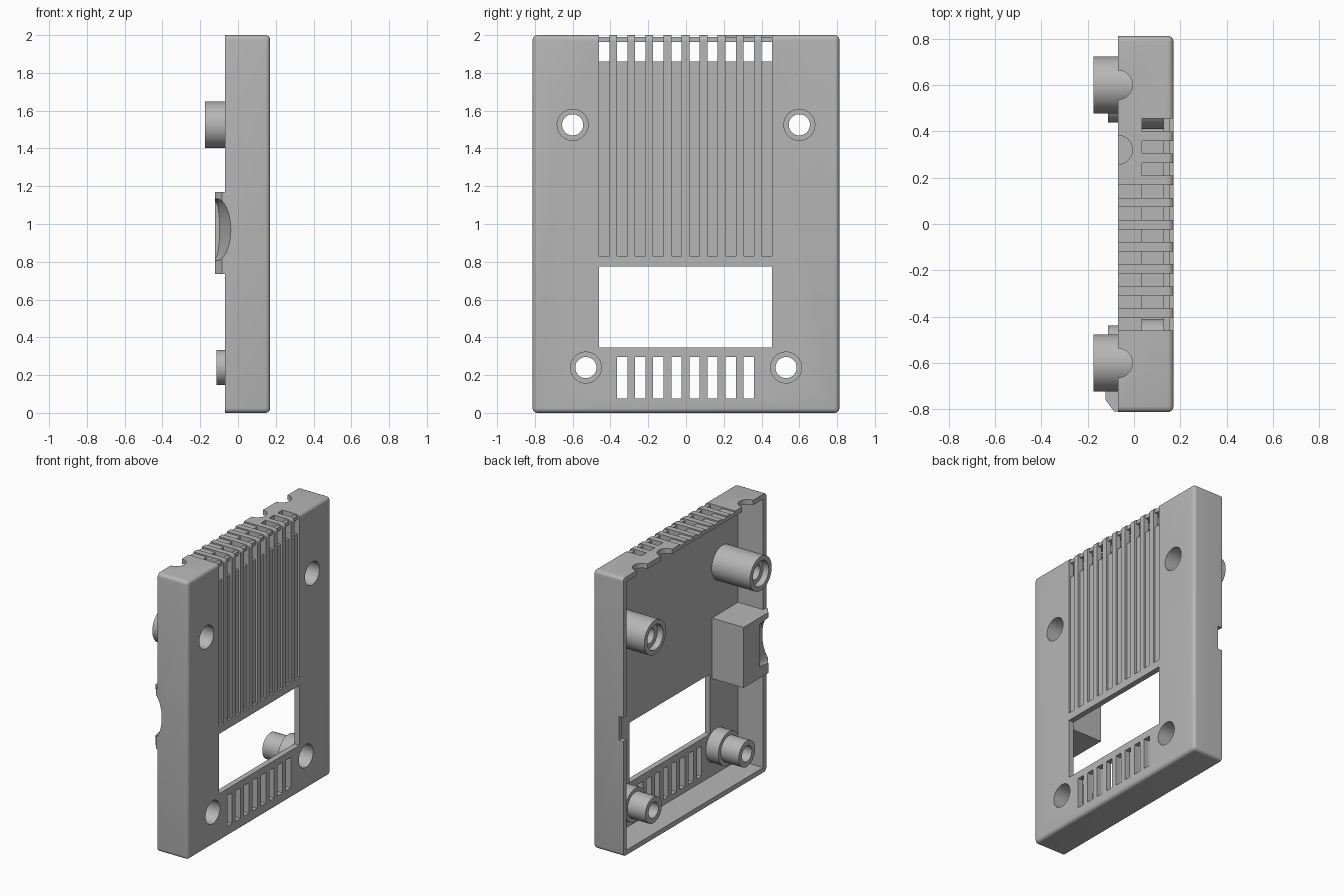
import bpy, bmesh, math
from mathutils import Matrix, Vector

cube = bpy.data.objects.get("Cube")
if cube:
    bpy.data.objects.remove(cube, do_unlink=True)

grey = bpy.data.materials.new("plain_grey")
grey.use_nodes = True
colour = (0.47, 0.47, 0.47, 1)
grey.diffuse_color = colour
grey.node_tree.nodes["Principled BSDF"].inputs["Base Color"].default_value = colour


def finish(name, bm):
    bmesh.ops.recalc_face_normals(bm, faces=bm.faces)
    mesh = bpy.data.meshes.new(name)
    bm.to_mesh(mesh)
    bm.free()
    mesh.materials.append(grey)
    obj = bpy.data.objects.new(name, mesh)
    bpy.context.collection.objects.link(obj)
    return obj


def add_box(bm, x, y, z):
    lo, hi = Vector((x[0], y[0], z[0])), Vector((x[1], y[1], z[1]))
    size = hi - lo
    mat = Matrix.Translation((lo + hi) / 2) @ Matrix.Diagonal((*size, 1))
    return bmesh.ops.create_cube(bm, size=1, matrix=mat)["verts"]


def add_cyl(bm, x, y, z, r):
    """Cylinder along x, between the two x values."""
    mat = Matrix.Translation((sum(x) / 2, y, z)) @ Matrix.Rotation(math.pi / 2, 4, "Y")
    bmesh.ops.create_cone(bm, cap_ends=True, segments=48, radius1=r, radius2=r,
                          depth=x[1] - x[0], matrix=mat)


def cut(obj, *cutters):
    for cutter in cutters:
        mod = obj.modifiers.new("cut", "BOOLEAN")
        mod.operation, mod.solver, mod.object = "DIFFERENCE", "EXACT", cutter
        bpy.context.view_layer.objects.active = obj
        bpy.ops.object.modifier_apply(modifier=mod.name)


def boxes(name, specs):
    bm = bmesh.new()
    for spec in specs:
        add_box(bm, *spec)
    return finish(name, bm)


def cylinders(name, specs):
    bm = bmesh.new()
    for spec in specs:
        add_cyl(bm, *spec)
    return finish(name, bm)


RIM, FACE, INNER = -0.07, 0.17, 0.13
HALF_Y, WALL = 0.812, 0.035

# Shell: tray with rounded outer edges, open towards -x
bm = bmesh.new()
add_box(bm, (RIM, FACE), (-HALF_Y, HALF_Y), (0, 2))
outer = [e for e in bm.edges if max(v.co.x for v in e.verts) > 0]
bmesh.ops.bevel(bm, geom=outer, offset=0.025, segments=5, profile=0.5, affect="EDGES")
shell = finish("shell", bm)
inside = HALF_Y - WALL
cavity = boxes("cavity_cutter", [((-0.3, INNER), (-inside, inside), (WALL, 2 - WALL))])

# Vent strips: ten face grooves wrapping over the top wall
strips = [(-0.46 + 0.0955 * i, -0.405 + 0.0955 * i) for i in range(10)]
face_grooves = boxes("face_groove_cutter", [((0.155, 0.3), s, (0.83, 2.1)) for s in strips])
top_grooves = boxes("top_groove_cutter",
                    [((-0.2 if i < 7 else 0.035, 0.3), s, (1.99, 2.2))
                     for i, s in enumerate(strips)])
top_slots = boxes("top_slot_cutter", [((0.035, 0.128), s, (1.9, 2.1)) for s in strips])
upper_vents = boxes("upper_vent_cutter", [((0.1, 0.3), s, (1.86, 1.964)) for s in strips])

# Window, lower vents and the small side notch
openings = boxes("opening_cutter",
                 [((0.1, 0.3), (-0.46, 0.455), (0.345, 0.775)),
                  ((-0.2, -0.035), (0.75, 0.9), (0.83, 1.0))]
                 + [((0.1, 0.3), s, (0.075, 0.295)) for s in strips[1:9]])

# Half-round notches in the top rim
bm = bmesh.new()
for y in (-0.6, 0.32, 0.6):
    bmesh.ops.create_cone(bm, cap_ends=True, segments=48, radius1=0.063, radius2=0.063,
                          depth=0.2, matrix=Matrix.Translation((RIM, y, 2)))
rim_notches = finish("rim_notch_cutter", bm)

# Elliptical scoop, tapering inwards from the -y wall
bm = bmesh.new()
for y, rx, rz in ((-0.82, 0.087, 0.172), (-0.66, 0.025, 0.15)):
    ring = []
    for k in range(48):
        a = math.tau * k / 48
        ring.append(bm.verts.new((-0.122 + rx * math.cos(a), y, 0.97 + rz * math.sin(a))))
    bm.faces.new(ring)
bmesh.ops.bridge_loops(bm, edges=bm.edges[:])
scoop = finish("scoop_cutter", bm)

# Screw holes: through bores plus wide counterbores from the face
top_screws = [(s * 0.6, 1.525) for s in (-1, 1)]
low_screws = [(s * 0.53, 0.24) for s in (-1, 1)]
bores = cylinders("bore_cutter", [((-0.3, 0.3), y, z, 0.056) for y, z in top_screws + low_screws])
counterbores = cylinders("counterbore_cutter",
                         [((0.0, 0.3), y, z, 0.082) for y, z in top_screws]
                         + [((0.06, 0.3), y, z, 0.082) for y, z in low_screws])
recesses = cylinders("recess_cutter", [((-0.3, -0.13), y, z, 0.09) for y, z in top_screws])

cut(shell, cavity, face_grooves, top_grooves, top_slots, upper_vents,
    openings, rim_notches, scoop, counterbores)

# Screw bosses
parts = [shell]
for side, (y, z) in zip(("right", "left"), top_screws):
    boss = cylinders("upper_boss_" + side, [((-0.175, 0.14), y, z, 0.123)])
    cut(boss, recesses, counterbores, bores)
    parts.append(boss)
for side, (y, z) in zip(("right", "left"), low_screws):
    boss = cylinders("lower_boss_" + side, [((-0.113, 0.035), y, z, 0.093)])
    collar = cylinders("lower_collar_" + side, [((0.03, 0.14), y, z, 0.12)])
    cut(boss, bores)
    cut(collar, counterbores, bores)
    parts += [boss, collar]

# Side block with sloped outer edge, scooped with the wall
bm = bmesh.new()
outline = [(0.14, -0.48), (-0.122, -0.48), (-0.122, -0.76), (-0.085, -0.81), (0.14, -0.81)]
base = bm.faces.new([bm.verts.new((x, y, 0.735)) for x, y in outline])
top = bmesh.ops.extrude_face_region(bm, geom=[base])["geom"]
bmesh.ops.translate(bm, vec=(0, 0, 0.435),
                    verts=[g for g in top if isinstance(g, bmesh.types.BMVert)])
block = finish("side_block", bm)
cut(block, scoop)
parts.append(block)

# Remove the cutters and smooth the round surfaces
for obj in [o for o in bpy.data.objects if "_cutter" in o.name]:
    bpy.data.objects.remove(obj, do_unlink=True)
bpy.ops.object.select_all(action="DESELECT")
for obj in parts:
    obj.select_set(True)
bpy.context.view_layer.objects.active = shell
bpy.ops.object.shade_smooth_by_angle(angle=math.radians(30))
